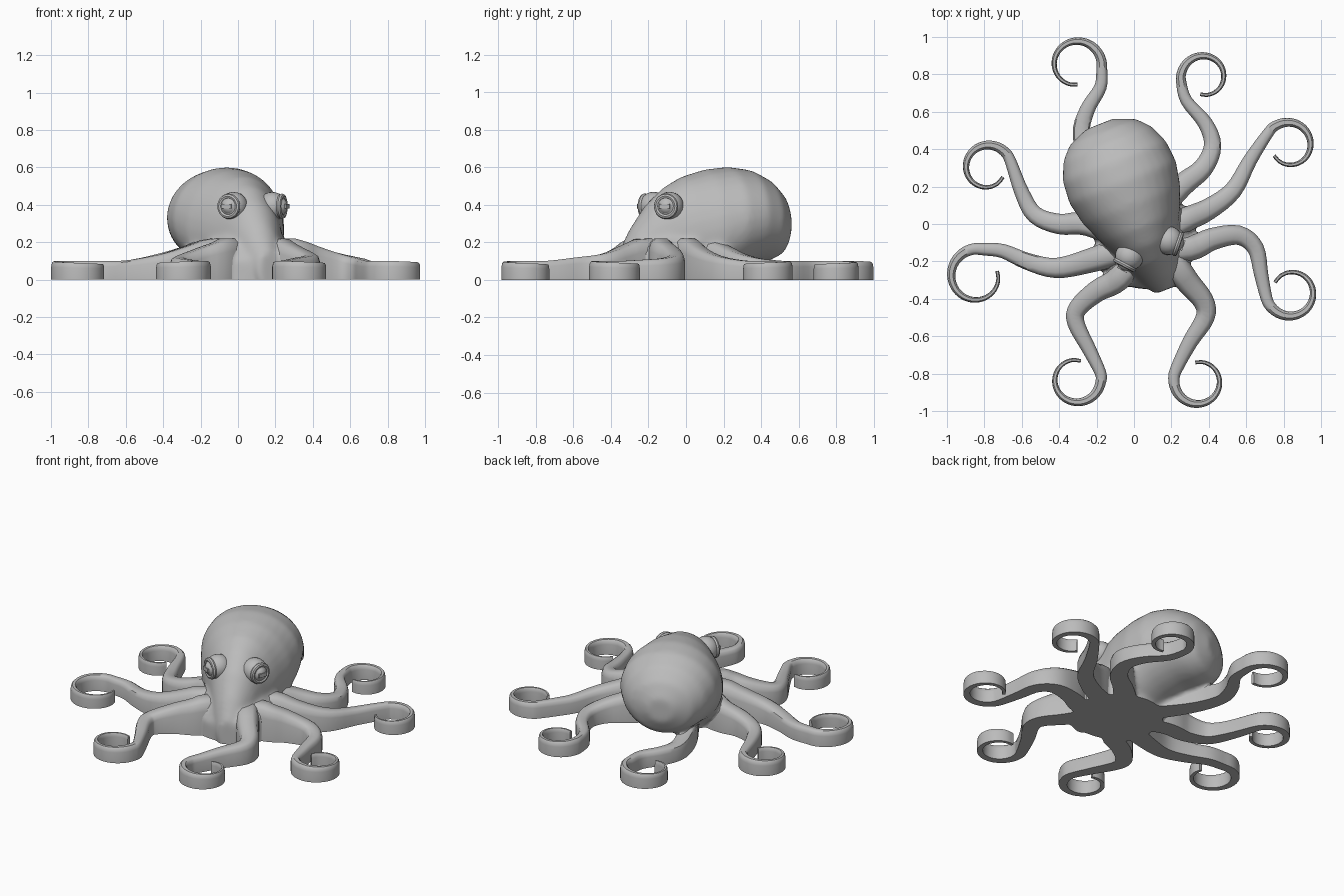
import bpy, bmesh
from math import radians, cos, sin, pi
from mathutils import Vector

if "Cube" in bpy.data.objects:
    bpy.data.objects.remove(bpy.data.objects["Cube"])

skin = bpy.data.materials.new("grey_skin")
GREY = (0.5, 0.5, 0.5, 1)
skin.use_nodes = True
skin.diffuse_color = GREY
for node in skin.node_tree.nodes:
    if node.type == 'BSDF_PRINCIPLED':
        node.inputs["Base Color"].default_value = GREY

CENTRE = Vector((0.06, -0.08))       # middle of the web
HEAD = Vector((0.08, -0.13, 0))      # point between the eyes
BACK = Vector((-0.37, 0.93, 0)).normalized()
LEFT = Vector((0.93, 0.37, 0)).normalized()


def finish(obj, name):
    """Name, colour and shade one part."""
    obj.name = name
    obj.data.materials.clear()
    obj.data.materials.append(skin)
    bpy.ops.object.select_all(action='DESELECT')
    obj.select_set(True)
    bpy.context.view_layer.objects.active = obj
    bpy.ops.object.shade_smooth_by_angle(angle=radians(40))


def add_object(bm, name):
    bmesh.ops.recalc_face_normals(bm, faces=bm.faces[:])
    mesh = bpy.data.meshes.new(name)
    bm.to_mesh(mesh)
    bm.free()
    obj = bpy.data.objects.new(name, mesh)
    bpy.context.collection.objects.link(obj)
    return obj


def loft(bm, rings):
    """Skin a list of closed rings and cap both ends."""
    rows = [[bm.verts.new(p) for p in ring] for ring in rings]
    n = len(rows[0])
    for a, b in zip(rows, rows[1:]):
        for i in range(n):
            j = (i + 1) % n
            bm.faces.new((a[i], a[j], b[j], b[i]))
    bm.faces.new(rows[0])
    bm.faces.new(rows[-1][::-1])


def smooth_path(points, steps=4):
    """Pass a smooth line through the points."""
    p = [points[0] * 2 - points[1]] + points + [points[-1] * 2 - points[-2]]
    out = []
    for a, b, c, d in zip(p, p[1:], p[2:], p[3:]):
        for k in range(steps):
            t = k / steps
            out.append((b * 2 + (c - a) * t + (a * 2 - b * 5 + c * 4 - d) * t * t
                        + (b * 3 - a - c * 3 + d) * t ** 3) / 2)
    return out + [points[-1]]


# Arm section: flat sole, upright sides, rounded top
SECTION = [(-1, 0), (-1, .7), (-.82, .91), (-.45, 1), (.45, 1), (.82, .91), (1, .7), (1, 0)]


def arm_rings(path, floor=0, scale=1, reach=1):
    lengths = [0]
    for a, b in zip(path, path[1:]):
        lengths.append(lengths[-1] + (b - a).length)
    rings = []
    for i, p in enumerate(path):
        s = lengths[i] / lengths[-1]
        if s > reach:
            break
        tangent = (path[min(i + 1, len(path) - 1)] - path[max(i - 1, 0)]).normalized()
        side = Vector((-tangent.y, tangent.x))
        half = scale * (0.01 + 0.07 * (1 - s) ** 1.4)
        d = max((p - CENTRE).length, 0.25)
        rise = 0.12 * max(0, 1 - (d - 0.25) / 0.45) ** 1.5
        height = scale * (0.1 + rise - 0.06 * max(0, s - 0.67))
        ring = []
        for u, v in SECTION:
            q = p + side * half * u
            ring.append(Vector((q.x, q.y, v * height if v else floor)))
        rings.append(ring)
    return rings


# Each arm: path from the web, then curl centre, radius, start angle, sweep
ARMS = {
    "front_right_arm": ([(.03, -.12), (-.08, -.29), (-.2, -.36), (-.3, -.45), (-.31, -.53), (-.24, -.67)],
                        (-.31, -.83), .135, 15, -300),
    "front_left_arm": ([(.15, -.12), (.28, -.3), (.37, -.41), (.38, -.5), (.3, -.63)],
                       (.345, -.84), .135, 150, 310),
    "left_fore_arm": ([(.1, -.13), (.3, -.13), (.42, -.08), (.56, -.06), (.65, -.13), (.68, -.27)],
                      (.84, -.365), .135, 195, 314),
    "left_hind_arm": ([(.08, -.08), (.27, .02), (.4, .08), (.53, .18), (.62, .34)],
                      (.83, .42), .13, 145, -291),
    "back_left_arm": ([(.05, 0), (.25, .2), (.37, .3), (.42, .42), (.38, .54), (.28, .66)],
                      (.375, .785), .125, 190, -293),
    "back_right_arm": ([(0, 0), (-.2, .27), (-.28, .47), (-.25, .61), (-.18, .73)],
                       (-.31, .85), .14, -10, 285),
    "right_hind_arm": ([(0, -.08), (-.25, 0), (-.4, 0), (-.53, .05), (-.6, .17)],
                       (-.785, .3), .13, 15, 315),
    "right_fore_arm": ([(0, -.12), (-.25, -.2), (-.42, -.235), (-.57, -.2), (-.7, -.145)],
                       (-.84, -.28), .15, 75, 300),
}

core = bmesh.new()
for name, (stem, centre, radius, start, sweep) in ARMS.items():
    points = [Vector(p) for p in stem]
    for k in range(14):
        t = k / 13
        a = radians(start + sweep * t)
        points.append(Vector(centre) + Vector((cos(a), sin(a))) * radius * (1 - 0.25 * t))
    path = smooth_path(points)
    bm = bmesh.new()
    loft(bm, arm_rings(path))
    finish(add_object(bm, name), name)
    # Arm root that is blended into the body
    loft(core, arm_rings(path, floor=-0.06, scale=0.93, reach=0.4))

# Web between the arms
web = []
for z, r in ((-.06, .27), (.1, .265), (.18, .22), (.26, .16)):
    web.append([(CENTRE.x + r * cos(k * pi / 16), CENTRE.y + r * sin(k * pi / 16), z)
                for k in range(32)])
loft(core, web)

# Head and mantle: distance back, top, bottom, half width
SLICES = [(-.24, .15, -.06, .06), (-.17, .28, -.06, .1), (-.08, .405, -.06, .14),
          (.02, .495, -.06, .175), (.12, .55, -.06, .225), (.25, .588, -.04, .28),
          (.38, .602, .04, .307), (.5, .585, .085, .297), (.6, .535, .1, .255),
          (.67, .465, .13, .19), (.715, .37, .22, .08)]
mantle = []
for back, top, low, half in SLICES:
    ring = []
    for k in range(32):
        a = k * pi / 16
        p = HEAD + BACK * back + LEFT * half * cos(a)
        p.z = (top + low) / 2 + (top - low) / 2 * sin(a)
        ring.append(p)
    mantle.append(ring)
loft(core, mantle)

# Fuse and soften the body, then cut it flat at the ground
rough = add_object(core, "body_core")
fuse = rough.modifiers.new("fuse", 'REMESH')
fuse.mode = 'VOXEL'
fuse.voxel_size = 0.014
soften = rough.modifiers.new("soften", 'SMOOTH')
soften.factor = 0.5
soften.iterations = 14
bpy.context.view_layer.update()
result = rough.evaluated_get(bpy.context.evaluated_depsgraph_get())
bm = bmesh.new()
bm.from_mesh(bpy.data.meshes.new_from_object(result))
bmesh.ops.bisect_plane(bm, geom=bm.verts[:] + bm.edges[:] + bm.faces[:],
                       plane_co=(0, 0, 0), plane_no=(0, 0, 1), clear_inner=True)
bmesh.ops.holes_fill(bm, edges=[e for e in bm.edges if e.is_boundary], sides=0)
bpy.data.objects.remove(rough)
finish(add_object(bm, "body"), "body")

# Eyes: bulge, eyelid ring, eyeball and bar pupil
for label, sign in (("left", 1), ("right", -1)):
    aim = (BACK * -0.65 + LEFT * 0.76 * sign).normalized()
    spot = HEAD + LEFT * 0.112 * sign + Vector((0, 0, 0.392))
    turn = aim.to_track_quat('Z', 'Y').to_euler()
    bpy.ops.mesh.primitive_uv_sphere_add(segments=24, ring_count=14, radius=0.077,
                                         location=spot, rotation=turn)
    finish(bpy.context.object, label + "_eye_bulge")
    bpy.ops.mesh.primitive_torus_add(major_segments=28, minor_segments=8, major_radius=0.054,
                                     minor_radius=0.014, location=spot + aim * 0.054, rotation=turn)
    finish(bpy.context.object, label + "_eyelid")
    bpy.ops.mesh.primitive_uv_sphere_add(segments=20, ring_count=12, radius=0.05,
                                         location=spot + aim * 0.034, rotation=turn)
    finish(bpy.context.object, label + "_eyeball")
    bpy.ops.mesh.primitive_cube_add(size=1, location=spot + aim * 0.082, rotation=turn)
    bpy.context.object.scale = (0.058, 0.024, 0.009)
    finish(bpy.context.object, label + "_pupil")
